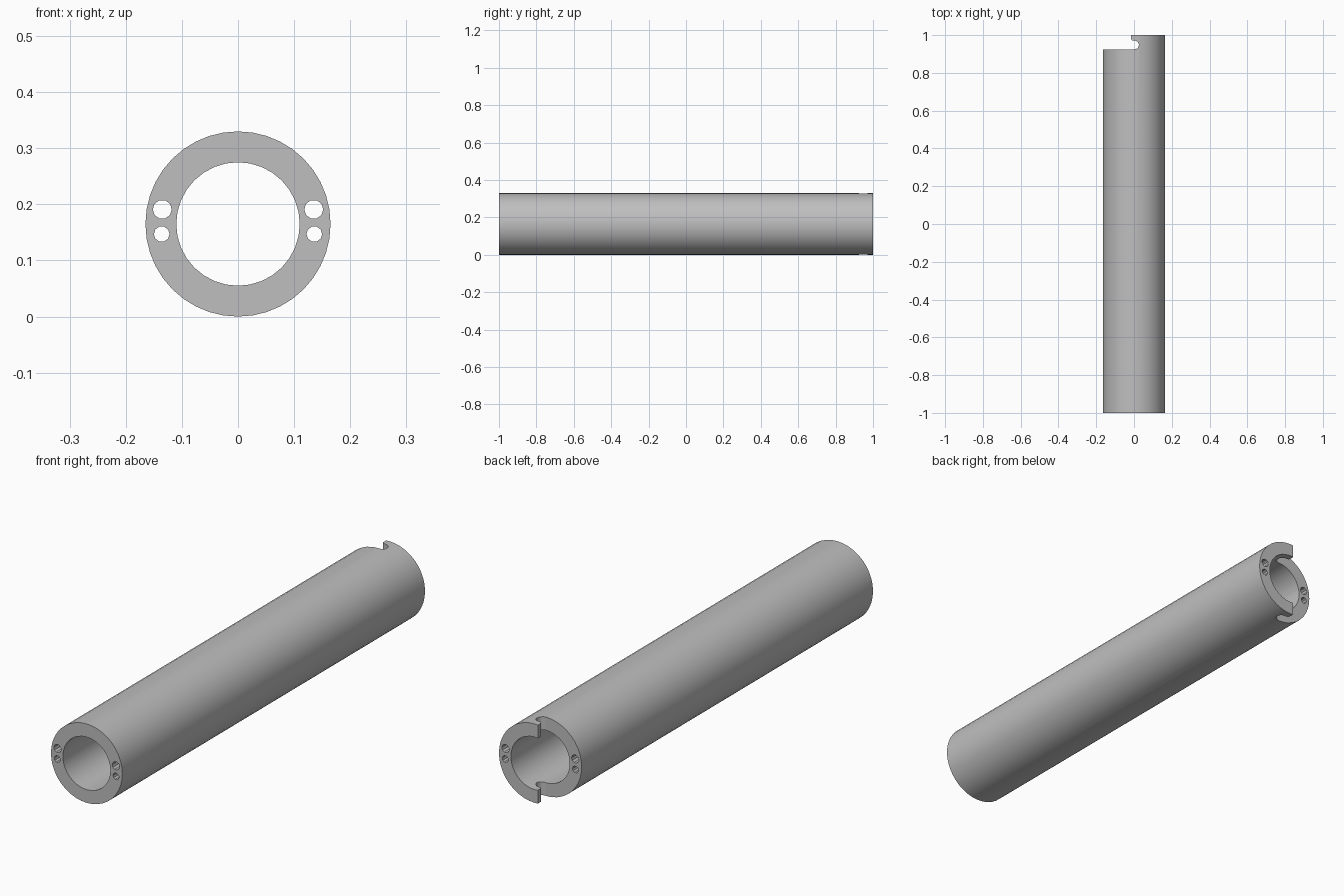
import bpy, bmesh, math
from mathutils import Vector

cube = bpy.data.objects.get("Cube")
if cube:
    bpy.data.objects.remove(cube, do_unlink=True)

R_OUT, R_IN = 0.165, 0.11
AXIS_Z = R_OUT

grey = bpy.data.materials.new("plain grey")
grey.use_nodes = True
grey.diffuse_color = (0.52, 0.52, 0.52, 1)
grey.node_tree.nodes["Principled BSDF"].inputs["Base Color"].default_value = (0.52, 0.52, 0.52, 1)


def prism(name, outline, direction):
    """Extrude a closed outline of 3D points along a direction."""
    bm = bmesh.new()
    face = bm.faces.new([bm.verts.new(p) for p in outline])
    ext = bmesh.ops.extrude_face_region(bm, geom=[face])
    verts = [v for v in ext["geom"] if isinstance(v, bmesh.types.BMVert)]
    bmesh.ops.translate(bm, verts=verts, vec=Vector(direction))
    bmesh.ops.recalc_face_normals(bm, faces=bm.faces)
    mesh = bpy.data.meshes.new(name)
    bm.to_mesh(mesh)
    bm.free()
    mesh.materials.append(grey)
    obj = bpy.data.objects.new(name, mesh)
    bpy.context.collection.objects.link(obj)
    return obj


def rod(name, x, z, radius, sides, y0, y1):
    steps = [2 * math.pi * i / sides for i in range(sides)]
    ring = [(x + radius * math.cos(a), y0, z + radius * math.sin(a)) for a in steps]
    return prism(name, ring, (0, y1 - y0, 0))


def arc(cx, cy, r, start, end, n=8):
    angles = [math.radians(start + (end - start) * i / n) for i in range(n + 1)]
    return [(cx + r * math.cos(a), cy + r * math.sin(a)) for a in angles]


# Main body
tube = rod("tube", 0, AXIS_Z, R_OUT, 40, -1, 1)

# Central bore and the pairs of small lengthwise holes in each wall
cutters = [rod("bore_cutter", 0, AXIS_Z, R_IN, 32, -1.1, 1.1)]
for side in (-1, 1):
    cutters.append(rod("upper_hole_cutter", side * 0.135, 0.191, 0.017, 10, -1.1, 1.1))
    cutters.append(rod("lower_hole_cutter", side * 0.136, 0.147, 0.014, 10, -1.1, 1.1))

# Half-width step at the back with a rounded slot behind each hook
step = [(-0.3, 0.925)] + arc(0.003, 0.948, 0.023, -90, 90)
step += arc(-0.005, 0.981, 0.010, 270, 180, 4) + [(-0.015, 1.1), (-0.3, 1.1)]
cutters.append(prism("hook_cutter", [(x, y, -0.1) for x, y in step], (0, 0, 0.6)))

# Cut everything out of the body
bpy.ops.object.select_all(action="DESELECT")
bpy.context.view_layer.objects.active = tube
tube.select_set(True)
for cutter in cutters:
    cutter.hide_render = True
    mod = tube.modifiers.new("cut", "BOOLEAN")
    mod.operation = "DIFFERENCE"
    mod.solver = "EXACT"
    mod.object = cutter
    bpy.ops.object.modifier_apply(modifier=mod.name)
    bpy.data.objects.remove(cutter, do_unlink=True)

# Smooth walls, crisp rims
bpy.ops.object.shade_smooth_by_angle(angle=math.radians(30))
